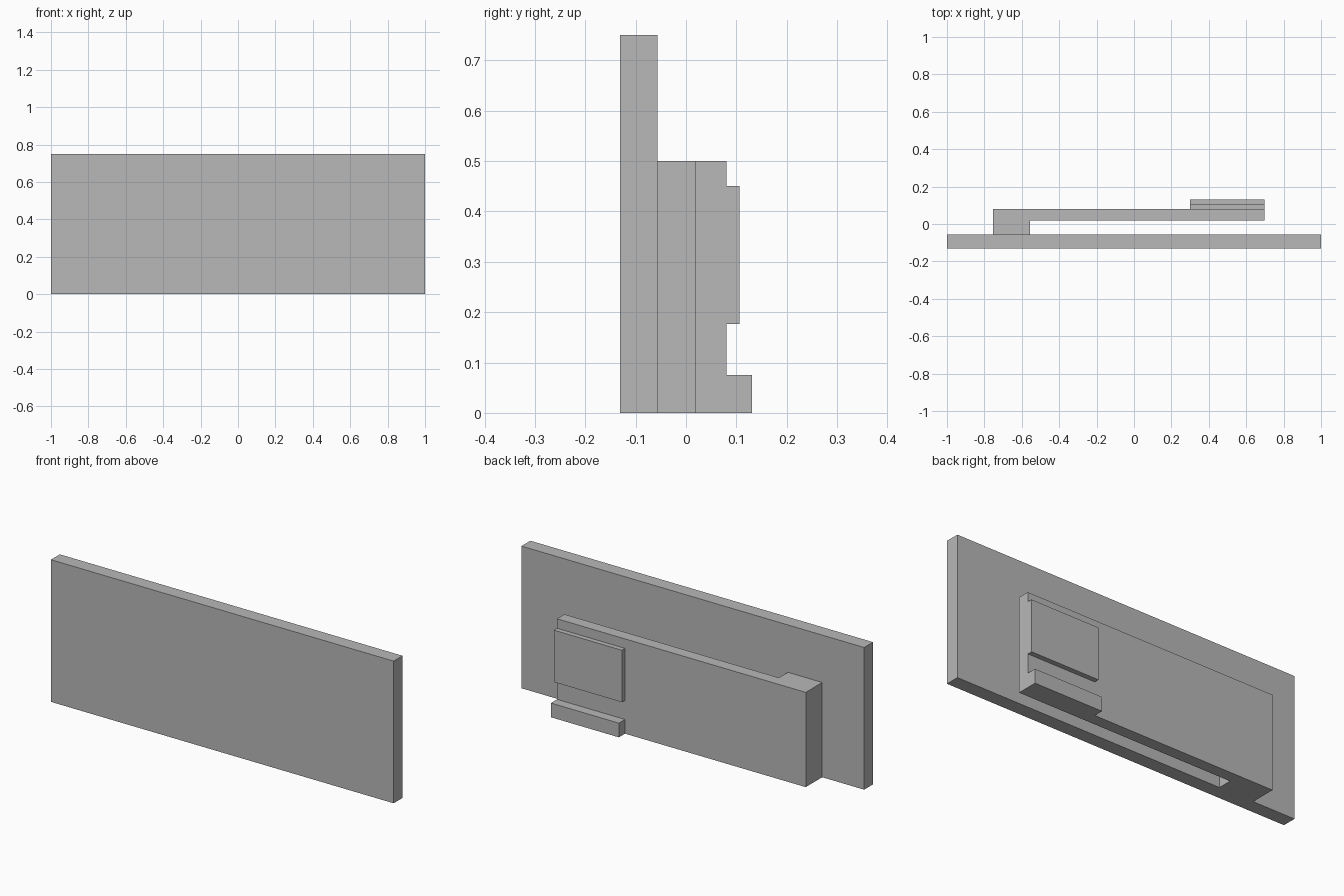
import bpy
import bmesh

cube = bpy.data.objects.get("Cube")
if cube:
    bpy.data.objects.remove(cube, do_unlink=True)

grey = bpy.data.materials.new("plain grey")
grey.use_nodes = True
colour = (0.48, 0.48, 0.48, 1)
grey.diffuse_color = colour
grey.node_tree.nodes["Principled BSDF"].inputs["Base Color"].default_value = colour


def extrude_plan(name, outline, bottom, top):
    """Raise a closed xy outline (counter-clockwise) into a solid."""
    bm = bmesh.new()
    base = bm.faces.new([bm.verts.new((x, y, bottom)) for x, y in outline])
    raised = bmesh.ops.extrude_face_region(bm, geom=[base])["geom"]
    verts = [v for v in raised if isinstance(v, bmesh.types.BMVert)]
    bmesh.ops.translate(bm, verts=verts, vec=(0, 0, top - bottom))
    bmesh.ops.recalc_face_normals(bm, faces=bm.faces)
    mesh = bpy.data.meshes.new(name)
    bm.to_mesh(mesh)
    bm.free()
    mesh.materials.append(grey)
    obj = bpy.data.objects.new(name, mesh)
    bpy.context.collection.objects.link(obj)
    return obj


def rectangle(x0, x1, y0, y1):
    return [(x0, y0), (x1, y0), (x1, y1), (x0, y1)]


panel_front, panel_back = -0.131, -0.057
arm_front, arm_back = 0.018, 0.08
arm_left = 0.697

# Tall front panel
extrude_plan("front_panel", rectangle(-1, 1, panel_front, panel_back), 0, 0.75)

# L-shaped rear wall: a spacer at one end carrying a long arm
extrude_plan("rear_wall", [
    (-0.755, panel_back), (-0.555, panel_back), (-0.555, arm_front),
    (arm_left, arm_front), (arm_left, arm_back), (-0.755, arm_back)], 0, 0.5)

# Raised plate and low ledge on the free end of the arm
extrude_plan("raised_plate", rectangle(0.3, arm_left, arm_back, 0.106), 0.176, 0.45)
extrude_plan("low_ledge", rectangle(0.3, arm_left, arm_back, 0.131), 0, 0.075)
